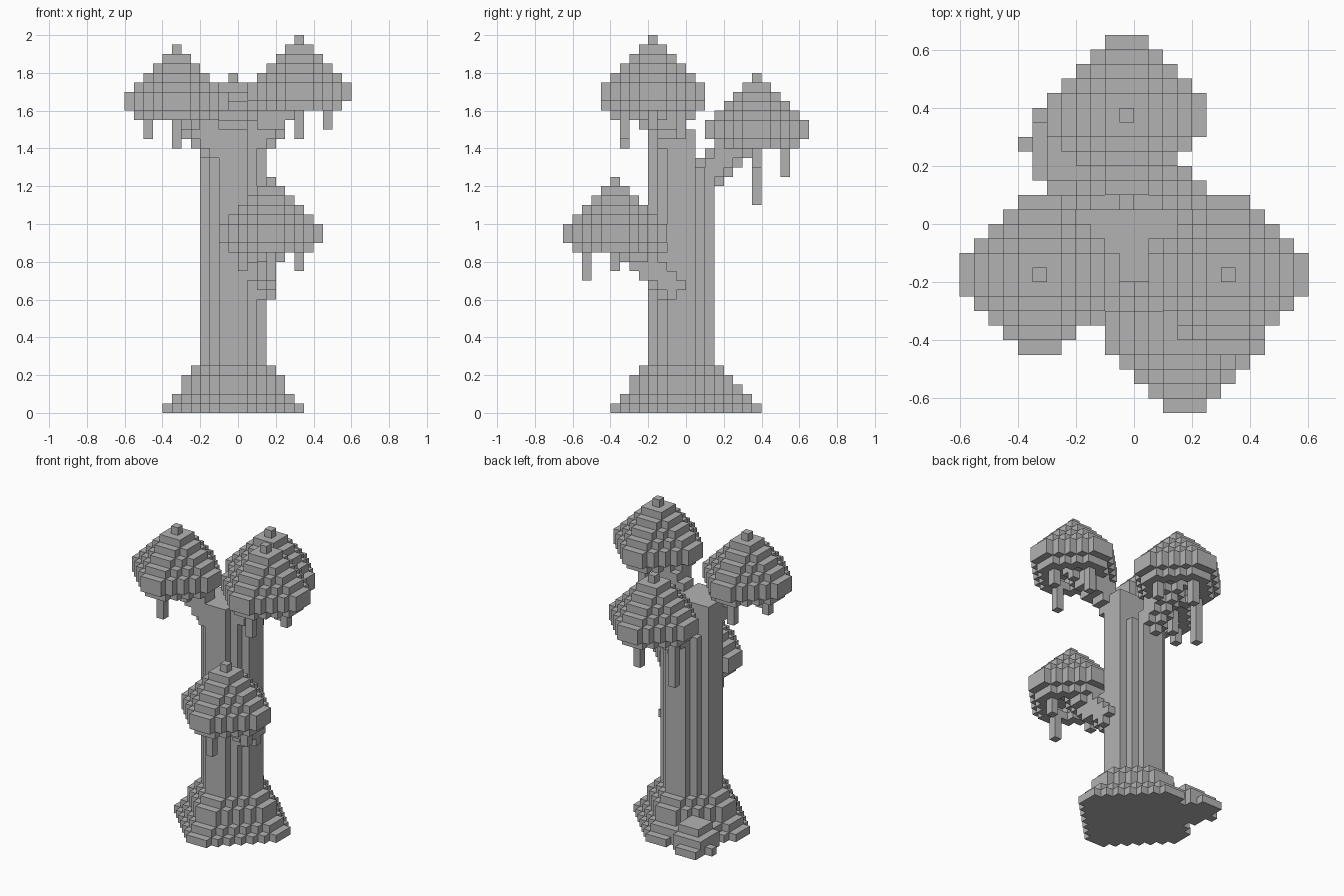
import bpy
import bmesh
from mathutils import Vector

UNIT = 0.05  # edge of one block

cube = bpy.data.objects.get("Cube")
if cube:
    bpy.data.objects.remove(cube, do_unlink=True)

grey = bpy.data.materials.new("plain_grey")
grey.use_nodes = True
colour = (0.45, 0.45, 0.45, 1)
grey.diffuse_color = colour
grey.node_tree.nodes["Principled BSDF"].inputs["Base Color"].default_value = colour


def disc(centre, radius, layer, hole=-1):
    """Blocky octagonal slice, optionally with a smaller slice removed."""
    cx, cy = centre
    cells = set()
    for dx in range(-radius, radius + 1):
        for dy in range(-radius, radius + 1):
            total, widest = abs(dx) + abs(dy), max(abs(dx), abs(dy))
            inside = total <= (radius + 1 if radius else 0)
            hollow = widest <= hole and total <= hole + 1
            if inside and not hollow:
                cells.add((cx + dx, cy + dy, layer))
    return cells


def column(x, y, bottom, top):
    return {(x, y, z) for z in range(bottom, top)}


def limb(start, end, radius):
    """Chain of blocky balls between two points."""
    start, end = Vector(start), Vector(end)
    cells = set()
    for step in range(13):
        p = start.lerp(end, step / 12)
        base = [round(v) for v in p]
        for dx in range(-2, 3):
            for dy in range(-2, 3):
                for dz in range(-2, 3):
                    c = Vector((base[0] + dx, base[1] + dy, base[2] + dz))
                    if (c - p).length <= radius:
                        cells.add(tuple(int(v) for v in c))
    return cells


def canopy(x, y, top, strands):
    """Stepped dome, hollow below, with hanging strands."""
    cells = set()
    for depth in range(6):
        cells |= disc((x, y), depth, top - depth)
    cells |= disc((x, y), 5, top - 6, hole=3)
    cells |= disc((x, y), 4, top - 7, hole=2)
    for dx, dy, depth in strands:
        cells |= column(x + dx, y + dy, top - depth + 1, top - 6)
    return cells


parts = {}

# Trunk: the rear of its top is lower
trunk = set()
for z in range(30):
    trunk |= {c for c in disc((-1, -1), 3, z) if z < 26 or c[1] < 1}
parts["trunk"] = trunk

# Flared foot
foot = set()
for z, radius in enumerate((7, 6, 5, 5, 4)):
    foot |= disc((-1, -1), radius, z)
parts["trunk_foot"] = foot

# Root lobe at the back corner
root = disc((-5, 4), 2, 0) | disc((-5, 4), 2, 1) | disc((-5, 4), 1, 2)
root |= disc((-6, 5), 1, 0) | disc((-6, 5), 1, 1) | {(-6, 5, 2)}
root |= {(-8, 5, 0)} | {(-7, y, 0) for y in range(3, 8)}
root |= {(x, 7, 0) for x in range(-7, -4)} | {(x, 6, 0) for x in range(-7, -3)}
parts["root_lobe"] = root

# Limbs that carry the canopies
parts["right_limb"] = limb((-3, -3, 28), (-6, -4, 32), 1.5)
parts["left_limb"] = limb((1, -2, 28), (5, -4, 33), 1.5)
parts["back_limb"] = limb((-1, 2, 25), (-1, 6, 29), 1.5)
parts["front_limb"] = limb((2, -2, 13), (3, -7, 18), 1.5)

# Canopies
sides = [(3, 0, 10), (-3, 0, 10), (0, 3, 11), (0, -3, 11)]
parts["right_canopy"] = canopy(-7, -4, 38, sides)
parts["left_canopy"] = canopy(6, -4, 39, sides)
parts["back_canopy"] = canopy(-1, 7, 35, [(-3, 0, 14)] + sides)
parts["front_canopy"] = canopy(3, -8, 24, sides)

everything = set().union(*parts.values())
taken = set()


def build(name, cells):
    """Mesh the outward faces of a block set."""
    bm = bmesh.new()
    corners = {}

    def vert(p):
        key = tuple(p)
        if key not in corners:
            corners[key] = bm.verts.new([v * UNIT for v in key])
        return corners[key]

    for cell in sorted(cells):
        for axis in range(3):
            u, v = (axis + 1) % 3, (axis + 2) % 3
            for side in (0, 1):
                beside = list(cell)
                beside[axis] += 2 * side - 1
                if tuple(beside) in everything:
                    continue
                ring = []
                for a, b in ((0, 0), (1, 0), (1, 1), (0, 1)):
                    p = list(cell)
                    p[axis] += side
                    p[u] += a
                    p[v] += b
                    ring.append(vert(p))
                bm.faces.new(ring if side else ring[::-1])
    mesh = bpy.data.meshes.new(name)
    bm.to_mesh(mesh)
    bm.free()
    mesh.materials.append(grey)
    bpy.context.collection.objects.link(bpy.data.objects.new(name, mesh))


for name, cells in parts.items():
    build(name, cells - taken)
    taken |= cells
